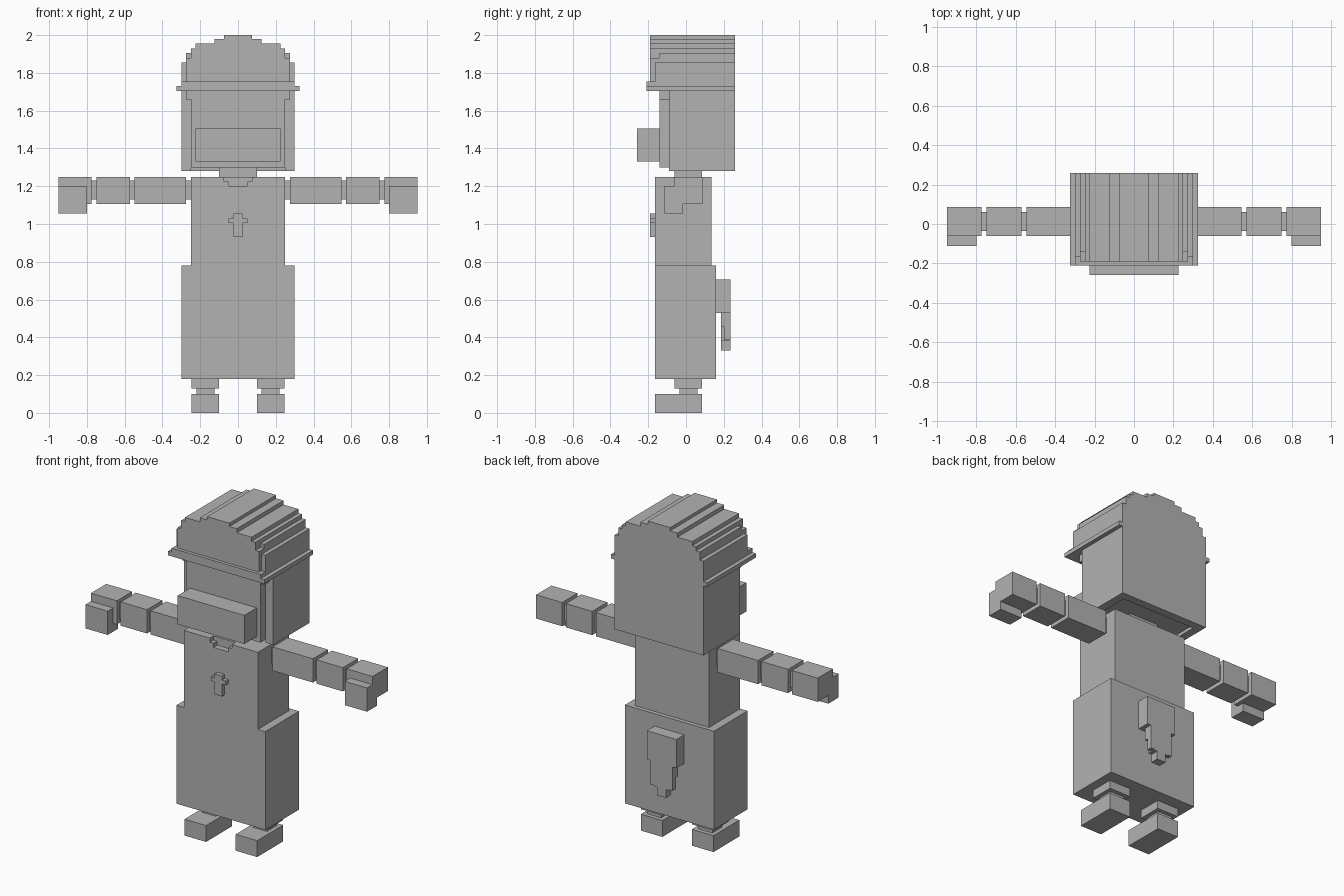
import bpy

gray = bpy.data.materials.new("plain_gray")
gray.diffuse_color = (0.45, 0.45, 0.45, 1)


def make(name, verts, faces):
    mesh = bpy.data.meshes.new(name)
    mesh.from_pydata(verts, [], faces)
    mesh.materials.append(gray)
    obj = bpy.data.objects.new(name, mesh)
    bpy.context.collection.objects.link(obj)
    return obj


def prism(name, outline, y0, y1):
    """Extrude a counter-clockwise (x, z) outline along y."""
    n = len(outline)
    verts = [(x, y, z) for y in (y0, y1) for x, z in outline]
    faces = [tuple(range(n)), tuple(range(2 * n - 1, n - 1, -1))]
    faces += [(i, i + n, (i + 1) % n + n, (i + 1) % n) for i in range(n)]
    return make(name, verts, faces)


def box(name, x0, x1, y0, y1, z0, z1):
    return prism(name, [(x0, z0), (x1, z0), (x1, z1), (x0, z1)], y0, y1)


def pair(name, x0, x1, *rest):
    box("right_" + name, x0, x1, *rest)
    box("left_" + name, -x1, -x0, *rest)


def stepped(name, right, y0, y1):
    """Symmetric prism from the right half outline, listed bottom to top."""
    prism(name, right + [(-x, z) for x, z in reversed(right)], y0, y1)


# Skirt and torso, with a stepped neckline notch in the front layer
box("skirt", -0.30, 0.30, -0.165, 0.16, 0.18, 0.78)
box("torso", -0.25, 0.25, -0.13, 0.135, 0.78, 1.25)
stepped("torso_front", [(0.25, 0.78), (0.25, 1.25), (0.075, 1.25), (0.075, 1.225),
                        (0.05, 1.225), (0.05, 1.20)], -0.165, -0.13)
box("neck", -0.10, 0.10, -0.06, 0.085, 1.25, 1.30)

# Pendant
stepped("pendant", [(0.025, 0.93), (0.025, 1.005), (0.05, 1.005), (0.05, 1.03),
                    (0.025, 1.03), (0.025, 1.055)], -0.19, -0.165)

# Head core, hair shell around it, and snout
box("head", -0.25, 0.25, -0.14, 0.21, 1.30, 1.71)
pair("brow_corner", 0.25, 0.275, -0.14, -0.09, 1.66, 1.71)
pair("hair_side", 0.25, 0.30, -0.09, 0.26, 1.28, 1.71)
box("hair_back", -0.25, 0.25, 0.21, 0.26, 1.28, 1.71)
box("snout", -0.225, 0.225, -0.26, -0.14, 1.33, 1.505)

# Cap brim and stepped dome
box("brim", -0.325, 0.325, -0.21, 0.26, 1.705, 1.73)
box("brim_top", -0.30, 0.30, -0.21, 0.26, 1.73, 1.755)
box("dome_base", -0.30, 0.30, -0.165, 0.26, 1.755, 1.855)
box("dome_lower", -0.275, 0.275, -0.14, 0.26, 1.855, 1.905)
stepped("dome_top", [(0.25, 1.905), (0.25, 1.93), (0.225, 1.93), (0.225, 1.955),
                     (0.125, 1.955), (0.125, 1.98), (0.075, 1.98), (0.075, 2.0)],
        -0.165, 0.26)
stepped("dome_front", [(0.275, 1.755), (0.275, 1.88), (0.25, 1.88), (0.25, 1.93),
                       (0.225, 1.93), (0.225, 1.955), (0.125, 1.955), (0.125, 1.98),
                       (0.075, 1.98), (0.075, 2.0)], -0.19, -0.14)

# Arms: blocks joined by thinner joints
for part, x0, x1 in (("upper_arm", 0.275, 0.547), ("forearm", 0.572, 0.75),
                     ("hand", 0.775, 0.95)):
    pair(part, x0, x1, -0.06, 0.087, 1.105, 1.25)
for part, x0, x1 in (("shoulder_joint", 0.25, 0.275), ("elbow_joint", 0.547, 0.572),
                     ("wrist_joint", 0.75, 0.775)):
    pair(part, x0, x1, -0.035, 0.062, 1.13, 1.23)
pair("fingers", 0.80, 0.95, -0.113, -0.015, 1.055, 1.20)

# Legs and feet
pair("leg", 0.10, 0.245, -0.06, 0.085, 0.13, 0.18)
pair("ankle", 0.125, 0.22, -0.035, 0.06, 0.10, 0.13)
pair("foot", 0.10, 0.245, -0.165, 0.085, 0.0, 0.10)

# Tail with ragged tip
box("tail", -0.10, 0.10, 0.16, 0.235, 0.53, 0.705)
stepped("tail_tip", [(0.03, 0.33), (0.03, 0.38), (0.05, 0.38), (0.05, 0.455),
                     (0.075, 0.455), (0.075, 0.53)], 0.185, 0.235)
pair("tail_tuft", 0.05, 0.075, 0.205, 0.235, 0.385, 0.455)
